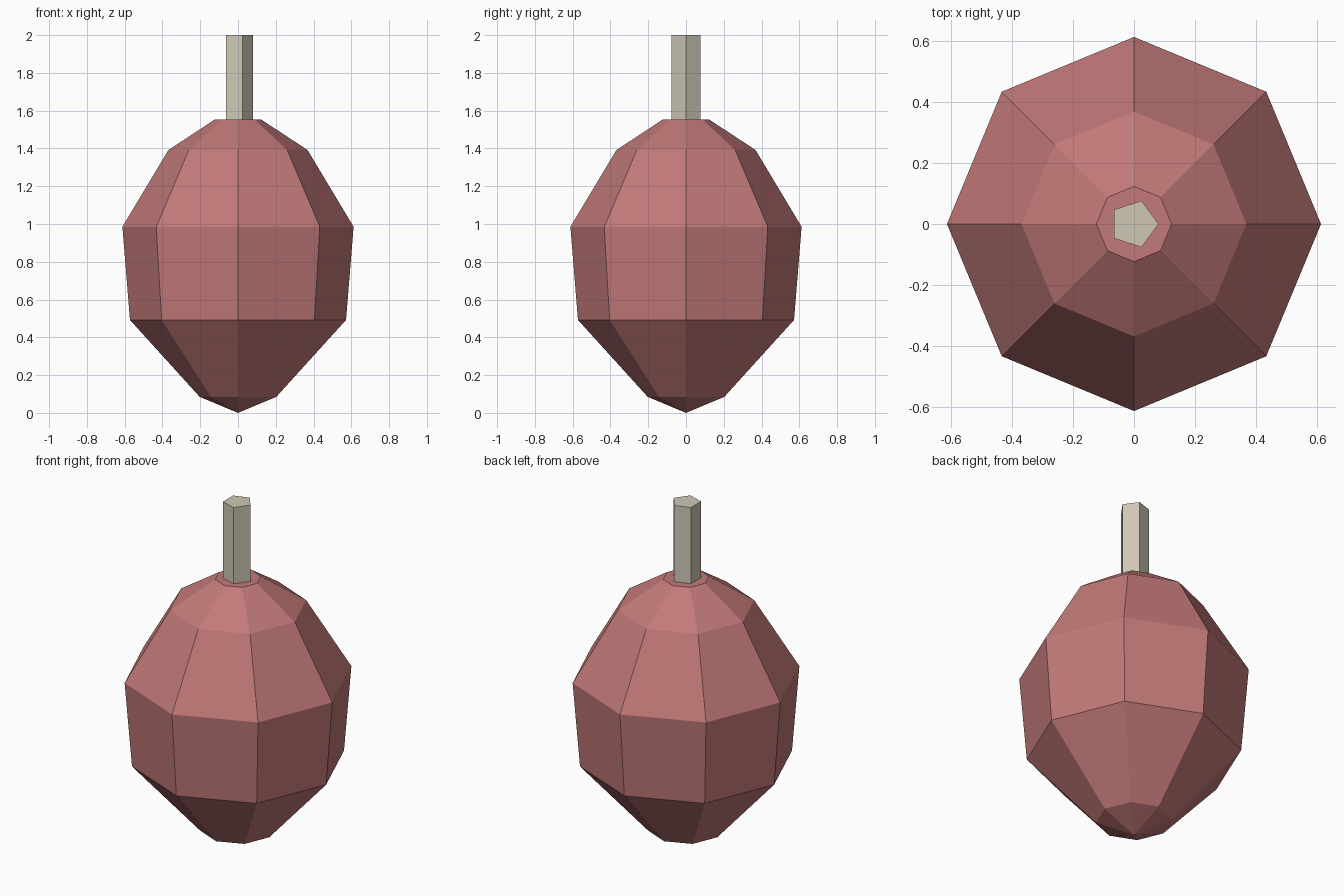
import bpy
import bmesh
from math import cos, sin, tau

cube = bpy.data.objects.get("Cube")
if cube:
    bpy.data.objects.remove(cube, do_unlink=True)


def make_material(name, rgb):
    mat = bpy.data.materials.new(name)
    mat.use_nodes = True
    colour = (*rgb, 1.0)
    mat.diffuse_color = colour
    mat.node_tree.nodes["Principled BSDF"].inputs["Base Color"].default_value = colour
    return mat


def lathe(name, profile, sides, mat):
    """Faceted solid from (radius, height) pairs, bottom to top; radius 0 is a tip."""
    bm = bmesh.new()
    rings = []
    for r, z in profile:
        if r == 0:
            rings.append([bm.verts.new((0, 0, z))] * sides)
        else:
            rings.append([bm.verts.new((r * cos(tau * i / sides), r * sin(tau * i / sides), z))
                          for i in range(sides)])
    for low, high in zip(rings, rings[1:]):
        for i in range(sides):
            j = (i + 1) % sides
            corners = [low[i], low[j], high[j], high[i]]
            bm.faces.new(list(dict.fromkeys(corners)))
    # Close open ends
    for ring in (rings[0], rings[-1]):
        if ring[0] is not ring[1]:
            bm.faces.new(ring)
    bmesh.ops.recalc_face_normals(bm, faces=bm.faces)
    mesh = bpy.data.meshes.new(name)
    bm.to_mesh(mesh)
    bm.free()
    mesh.materials.append(mat)
    obj = bpy.data.objects.new(name, mesh)
    bpy.context.collection.objects.link(obj)
    return obj


skin = make_material("dusty red skin", (0.54, 0.192, 0.19))
wood = make_material("pale stem", (0.63, 0.58, 0.47))

# Eight-sided fruit with a pointed base and a flat cap
lathe("fruit_body", [(0, 0), (0.203, 0.085), (0.572, 0.492), (0.612, 0.985),
                     (0.368, 1.392), (0.123, 1.553)], 8, skin)

# Five-sided stem set into the cap
lathe("stem", [(0.08, 1.5), (0.08, 2.0)], 5, wood)
